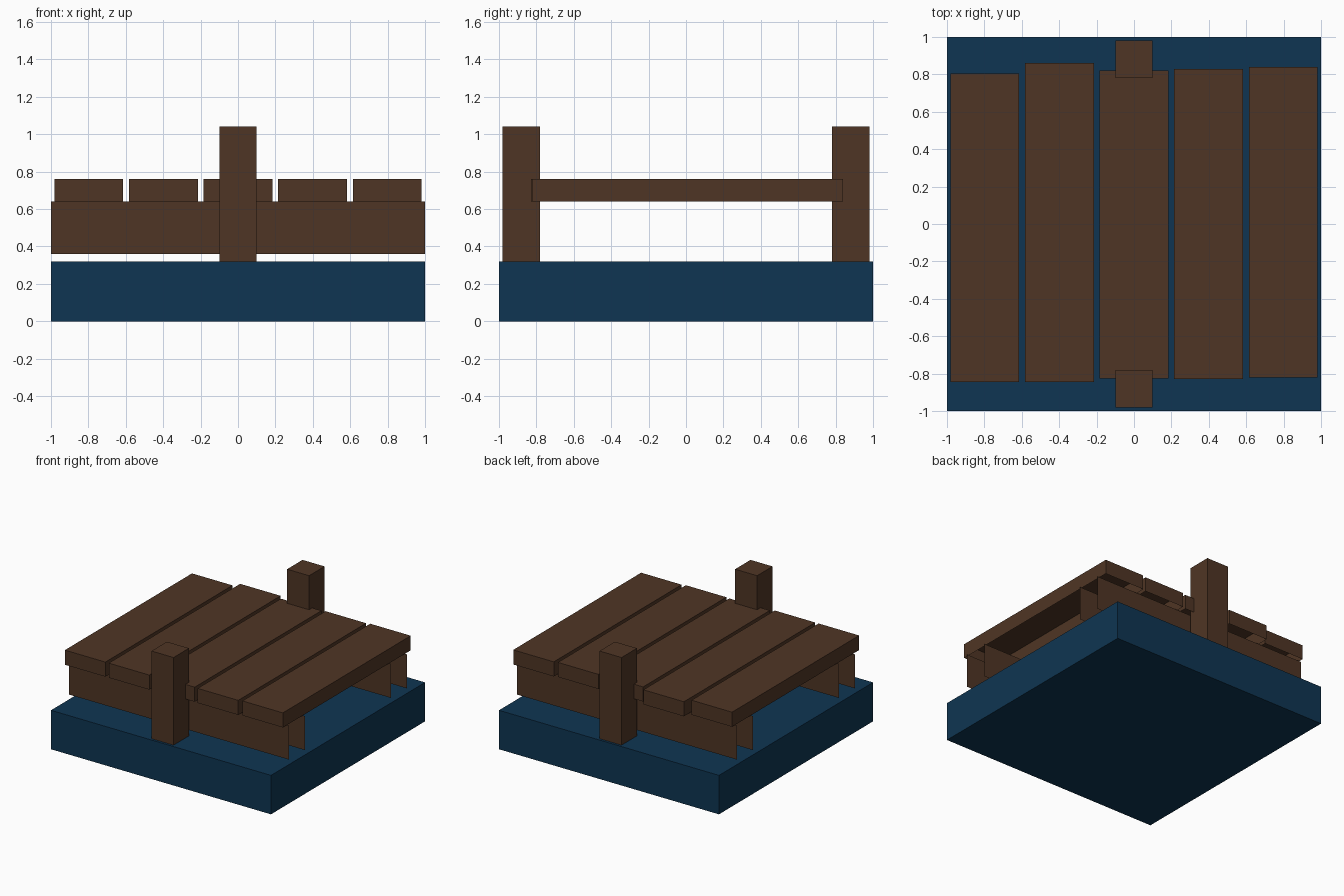
import bpy
import bmesh
from mathutils import Matrix, Vector

cube = bpy.data.objects.get("Cube")
if cube:
    bpy.data.objects.remove(cube, do_unlink=True)


def make_material(name, rgb):
    mat = bpy.data.materials.new(name)
    mat.use_nodes = True
    color = (*rgb, 1.0)
    mat.diffuse_color = color
    mat.node_tree.nodes["Principled BSDF"].inputs["Base Color"].default_value = color
    return mat


def add_object(name, bm, mat):
    mesh = bpy.data.meshes.new(name)
    bm.to_mesh(mesh)
    bm.free()
    mesh.materials.append(mat)
    obj = bpy.data.objects.new(name, mesh)
    bpy.context.scene.collection.objects.link(obj)
    return obj


def add_box(name, low, high, mat, open_bottom=False):
    low, high = Vector(low), Vector(high)
    bm = bmesh.new()
    bmesh.ops.create_cube(bm, size=1)
    bmesh.ops.transform(bm, verts=bm.verts,
                        matrix=Matrix.Translation((low + high) / 2) @ Matrix.Diagonal((*(high - low), 1)))
    if open_bottom:
        bm.normal_update()
        under = [f for f in bm.faces if f.normal.z < -0.5]
        bmesh.ops.delete(bm, geom=under, context="FACES_ONLY")
    return add_object(name, bm, mat)


def add_sheet(name, y, z_low, z_high, facing, mat):
    # Upright sheet spanning the full width, facing along y
    bm = bmesh.new()
    corners = [(-1, y, z_low), (1, y, z_low), (1, y, z_high), (-1, y, z_high)]
    if facing > 0:
        corners.reverse()
    bm.faces.new([bm.verts.new(c) for c in corners])
    return add_object(name, bm, mat)


wood = make_material("dark brown wood", (0.078, 0.036, 0.018))
water = make_material("deep blue", (0.0045, 0.036, 0.085))

# Base slab
add_box("base_slab", (-1, -1, 0), (1, 1, 0.32), water)

# Posts and thin support beams, mirrored front to back
for side, label in ((-1, "front"), (1, "back")):
    y_low, y_high = sorted((side * 0.78, side * 0.98))
    add_box(label + "_post", (-0.1, y_low, 0.32), (0.1, y_high, 1.04), wood)
    add_sheet(label + "_beam_outer_side", side * 0.766, 0.36, 0.64, side, wood)
    add_sheet(label + "_beam_inner_side", side * 0.56, 0.36, 0.64, -side, wood)

# Deck planks of uneven length, open underneath
plank_ends = [(-0.845, 0.805), (-0.845, 0.86), (-0.825, 0.82), (-0.83, 0.83), (-0.82, 0.84)]
for i, (front, back) in enumerate(plank_ends):
    x = (i - 2) * 0.399
    add_box(f"deck_plank_{i + 1}", (x - 0.184, front, 0.64), (x + 0.184, back, 0.76),
            wood, open_bottom=True)
